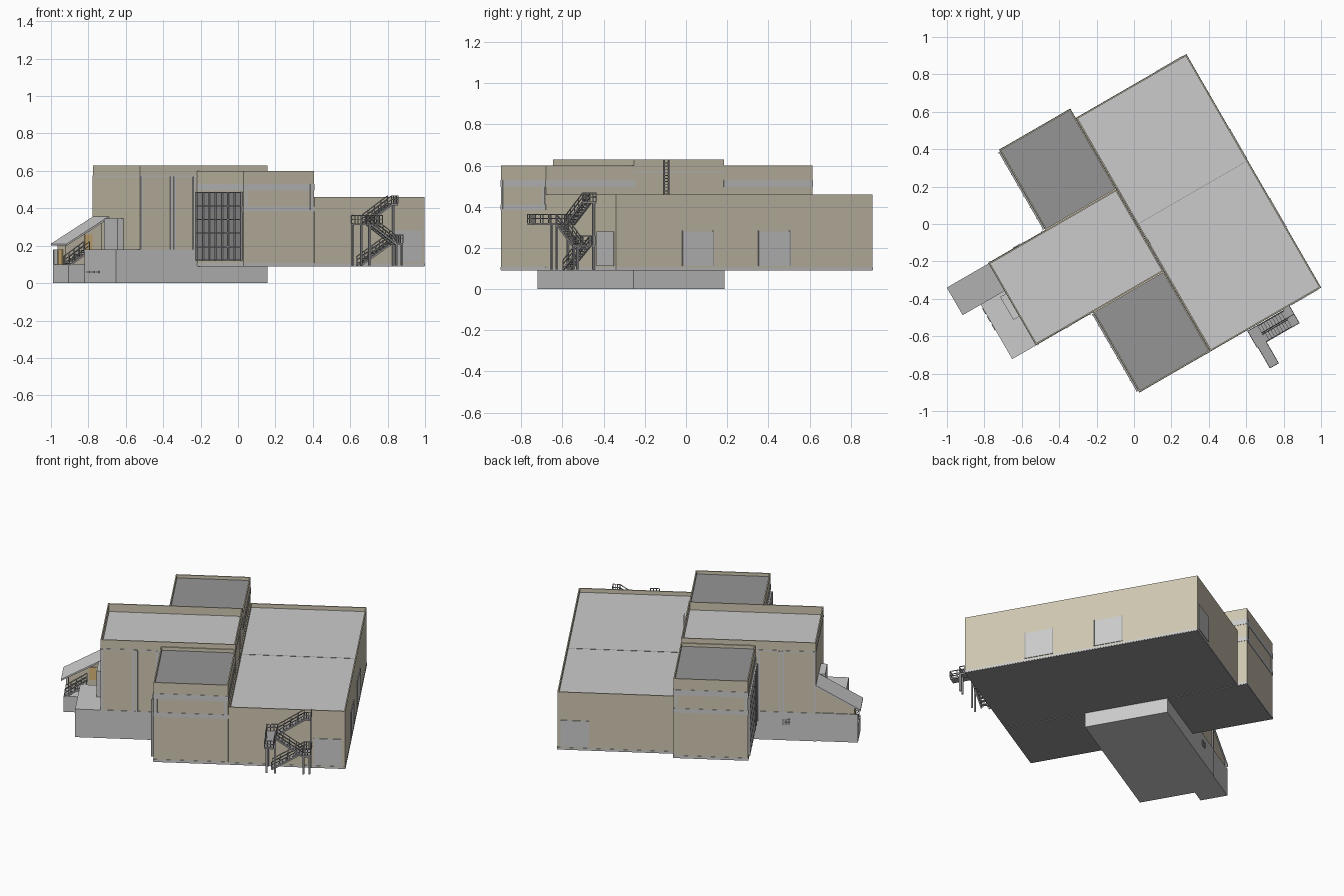
import bpy, bmesh, math
from mathutils import Vector

if "Cube" in bpy.data.objects:
    bpy.data.objects.remove(bpy.data.objects["Cube"])

ANG = math.radians(30)   # whole building is turned 30 degrees; parts use local (u, v, z)


def mat(name, r, g, b):
    m = bpy.data.materials.new(name)
    m.diffuse_color = (r, g, b, 1)
    m.use_nodes = True
    m.node_tree.nodes["Principled BSDF"].inputs["Base Color"].default_value = m.diffuse_color
    return m


TAN = mat("tan_wall", .62, .57, .44)
GREY = mat("concrete", .57, .57, .58)
ROOF = mat("light_roof", .7, .7, .7)
DARK = mat("dark_grey", .30, .30, .30)
STEEL = mat("steel", .38, .38, .39)
WOOD = mat("orange_door", .68, .47, .2)


def finish(name, bm, *mats):
    bmesh.ops.recalc_face_normals(bm, faces=bm.faces)
    me = bpy.data.meshes.new(name)
    bm.to_mesh(me)
    bm.free()
    for m in mats:
        me.materials.append(m)
    ob = bpy.data.objects.new(name, me)
    ob.rotation_euler.z = ANG
    bpy.context.collection.objects.link(ob)
    return ob


def add_box(bm, u0, u1, v0, v1, z0, z1):
    vs = bmesh.ops.create_cube(bm, size=1)["verts"]
    for p in vs:
        p.co = Vector(((u0 + u1) / 2 + p.co.x * (u1 - u0),
                       (v0 + v1) / 2 + p.co.y * (v1 - v0),
                       (z0 + z1) / 2 + p.co.z * (z1 - z0)))
    return vs


def box(name, m, *dims):
    bm = bmesh.new()
    add_box(bm, *dims)
    return finish(name, bm, m)


def add_bar(bm, p, q, w=.005):
    p, q = Vector(p), Vector(q)
    d = q - p
    rot = d.to_track_quat('Z', 'Y')
    for c in bmesh.ops.create_cube(bm, size=1)["verts"]:
        c.co = (p + q) / 2 + rot @ Vector((c.co.x * w, c.co.y * w, c.co.z * d.length))


def block(name, roof, drop, *dims):
    """Walled volume with a parapet and a sunken roof."""
    bm = bmesh.new()
    add_box(bm, *dims)
    bm.normal_update()
    top = max(bm.faces, key=lambda f: f.calc_center_median().z)
    bottom = min(bm.faces, key=lambda f: f.calc_center_median().z)
    bottom.material_index = 2
    bmesh.ops.inset_individual(bm, faces=[top], thickness=.01)
    ring = bmesh.ops.extrude_discrete_faces(bm, faces=[top])["faces"][0]
    for p in ring.verts:
        p.co.z -= drop
    ring.material_index = 1
    return finish(name, bm, TAN, roof, DARK)


def prism(name, m, profile, v0, v1):
    """Extrude a (u, z) profile along v."""
    bm = bmesh.new()
    f = bm.faces.new([bm.verts.new((u, v0, z)) for u, z in profile])
    r = bmesh.ops.extrude_face_region(bm, geom=[f])["geom"]
    for p in r:
        if isinstance(p, bmesh.types.BMVert):
            p.co.y = v1
    return finish(name, bm, m)


def band(name, dims, z0, z1, m=GREY, t=.002):
    u0, u1, v0, v1 = dims
    return box(name, m, u0 - t, u1 + t, v0 - t, v1 + t, z0, z1)


# Main volumes
HALL = (.015, .695, -.793, .645)
CORE = (-.777, .01, -.297, .207)
block("hall", ROOF, .025, *HALL, .09, .46)
block("core", ROOF, .05, *CORE, .17, .63)
box("core_base", GREY, -.78, .01, -.3, .21, 0, .18)
band("hall_plinth", HALL, .092, .105)
box("hall_roof_joint", DARK, .025, .685, -.012, -.009, .43, .4365)

TOWERS = {"front": (-.424, .012, -.793, -.297), "back": (-.424, .012, .207, .703)}
for side, d in TOWERS.items():
    block(side + "_tower", DARK, .02, *d, .09, .60)
    # bands that stop short of the roof, wrapped around the tower
    for i, (a, b) in enumerate(((.092, .108), (.383, .41), (.495, .53))):
        band(f"{side}_tower_band_{i}", d, a, b)
    outer = d[2] if side == "front" else d[3]
    for u in (-.41, -.005):
        box(side + "_tower_strip", GREY, u - .008, u + .008, outer - .003, outer + .003, .39, .53)
    # louvre grid on the end wall
    box(side + "_louvre", DARK, -.43, -.42, d[2] + .01, d[3] - .01, .12, .487)
    bm = bmesh.new()
    for i in range(8):
        v = d[2] + .012 + i * (d[3] - d[2] - .024) / 7
        add_box(bm, -.438, -.428, v - .003, v + .003, .12, .487)
    for j in range(6):
        z = .122 + j * .0725
        add_box(bm, -.435, -.428, d[2] + .01, d[3] - .01, z - .003, z + .003)
    finish(side + "_louvre_bars", bm, STEEL)

# Core wall pilasters on both long sides, and the roof level line
for v in (-.297, .207):
    for u in (-.768, -.585, -.565, -.445):
        box("core_pilaster", GREY, u - .006, u + .006, v - .006, v + .006, .18, .57)
band("core_roof_line", CORE, .566, .574)

# Big roller doors of the hall
for a, b in ((-.42, -.25), (.006, .18)):
    box("side_roller_door", GREY, .69, .699, a, b, .112, .28)
    for v in (a, b):
        box("door_jamb", STEEL, .69, .701, v - .003, v + .003, .112, .284)
for name, v in (("front_roller_door", -.793), ("back_roller_door", .645)):
    box(name, GREY, .51, .675, v - .004, v + .004, .112, .28)

# Loading dock with its door and vents
box("loading_dock", GREY, -.925, -.77, -.3, .04, 0, .18)
box("dock_door", GREY, -.815, -.77, -.122, .02, .18, .345)
for v in (.0, -.05, -.1):
    box("dock_vent", DARK, -.929, -.92, v - .02, v + .015, .053, .065)
bm = bmesh.new()
for i in range(3):
    for j in range(2):
        add_box(bm, -.625 + i * .016, -.612 + i * .016, .207, .214, .1 + j * .02, .117 + j * .02)
finish("base_vent", bm, DARK)

# Covered entrance steps at the end of the core
box("entrance_base", GREY, -1.022, -.77, .04, .204, 0, .10)
box("entrance_side_wall", GREY, -1.022, -.77, .198, .206, 0, .18)
prism("entrance_wall", TAN, [(-1.0, .09), (-.775, .09), (-.775, .345), (-1.0, .218)], .115, .2)
prism("entrance_canopy", ROOF, [(-1.037, .2), (-.775, .345), (-.775, .357), (-1.037, .21)], .036, .206)
box("entrance_door", WOOD, -1.005, -.99, .14, .185, .10, .18)
box("dock_side_door", WOOD, -.88, -.835, .11, .118, .18, .26)


def flight(name, a, b, v0, v1, steps=9):
    """Open stair between (u, z) points a and b, with stringers and railings."""
    bm = bmesh.new()
    a, b = Vector(a), Vector(b)
    du = abs(b.x - a.x) / steps
    for i in range(steps):
        p = a.lerp(b, (i + .5) / steps)
        add_box(bm, p.x - du * .5, p.x + du * .5, v0, v1, p.y - .003, p.y + .003)
    for v in (v0, v1):
        add_bar(bm, (a.x, v, a.y - .006), (b.x, v, b.y - .006), .009)
        for h in (.022, .042):
            add_bar(bm, (a.x, v, a.y + h), (b.x, v, b.y + h), .004)
        for i in range(5):
            p = a.lerp(b, i / 4)
            add_bar(bm, (p.x, v, p.y), (p.x, v, p.y + .042), .004)
    return finish(name, bm, STEEL)


def landing(name, u0, u1, v0, v1, z, sides):
    """Platform with railings on the chosen sides."""
    bm = bmesh.new()
    add_box(bm, u0, u1, v0, v1, z - .01, z)
    ends = {"L": ((u0, v0), (u0, v1)), "R": ((u1, v0), (u1, v1)),
            "F": ((u0, v0), (u1, v0)), "B": ((u0, v1), (u1, v1))}
    for s in sides:
        p, q = (Vector(e) for e in ends[s])
        for h in (.022, .042):
            add_bar(bm, (*p, z + h), (*q, z + h), .004)
        for i in range(4):
            c = p.lerp(q, i / 3)
            add_bar(bm, (*c, z), (*c, z + .042), .004)
    return finish(name, bm, STEEL)


flight("entrance_steps", (-1.015, .10), (-.89, .18), .044, .105, 7)

# Outside fire stair on the front of the hall
landing("stair_top_landing", .46, .50, -.845, -.793, .425, "RF")
flight("stair_upper_flight", (.30, .32), (.46, .425), -.845, -.803)
landing("stair_mid_landing", .24, .30, -.90, -.80, .32, "LB")
landing("stair_balcony", .245, .297, -1.03, -.90, .32, "LRF")
flight("stair_middle_flight", (.30, .32), (.455, .215), -.897, -.855)
landing("stair_low_landing", .455, .50, -.90, -.80, .215, "RFB")
flight("stair_lower_flight", (.455, .215), (.27, .10), -.845, -.803)
bm = bmesh.new()
for u, v, z in ((.245, -.895, .32), (.245, -.805, .32), (.295, -.895, .32),
                (.495, -.895, .215), (.495, -.805, .425), (.46, -.895, .215)):
    add_box(bm, u - .005, u + .005, v - .005, v + .005, .095, z)
finish("stair_posts", bm, STEEL)

# Roof ladder from the hall roof to the core roof
bm = bmesh.new()
for v in (-.135, -.11):
    add_bar(bm, (.022, v, .437), (.022, v, .63), .005)
for i in range(12):
    z = .447 + i * .015
    add_bar(bm, (.022, -.135, z), (.022, -.11, z), .004)
finish("roof_ladder", bm, STEEL)
